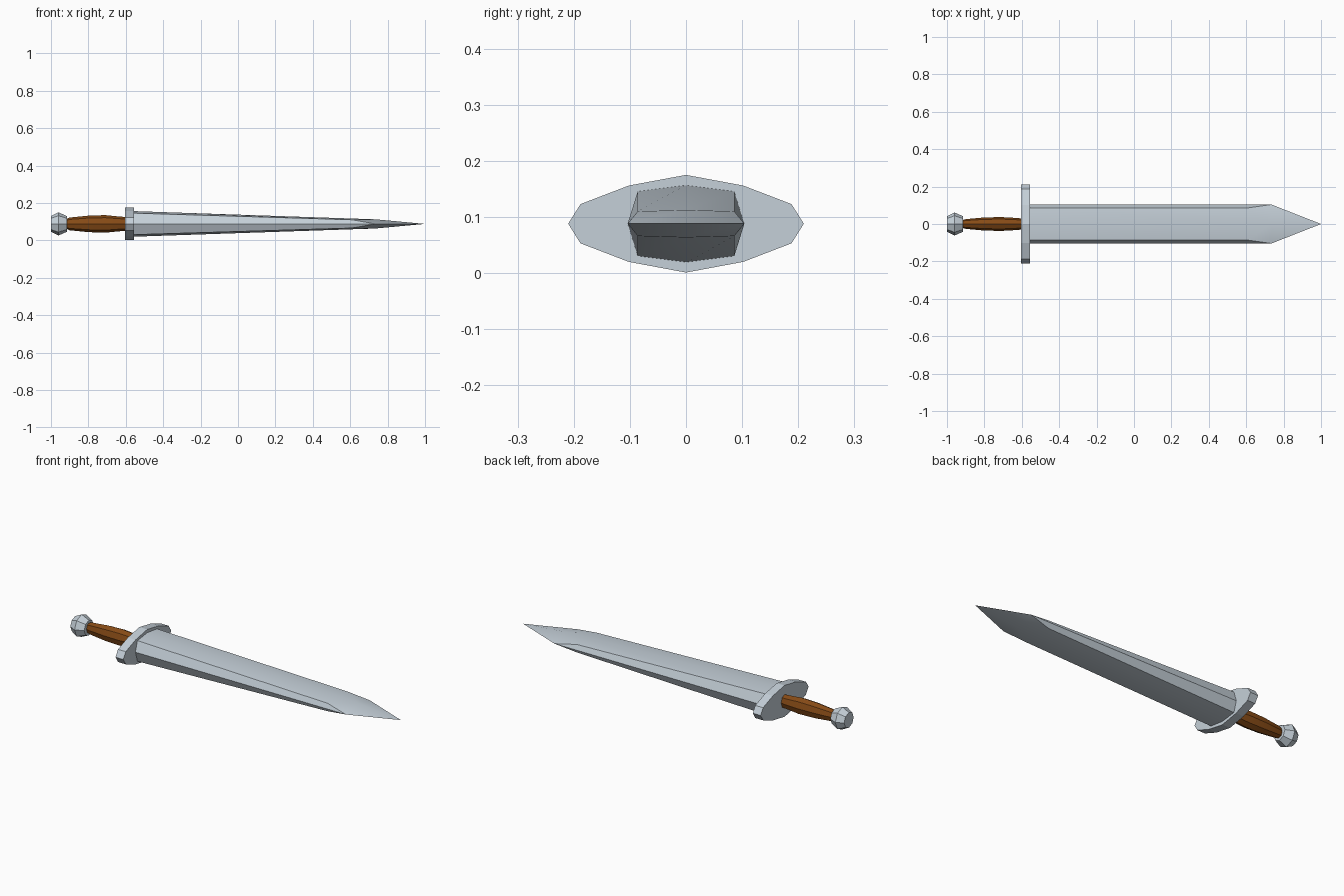
import bpy, bmesh
from math import cos, sin, pi, radians

if "Cube" in bpy.data.objects:
    bpy.data.objects.remove(bpy.data.objects["Cube"])

C = 0.088  # height of the sword's long axis


def material(name, rgb):
    m = bpy.data.materials.new(name)
    m.diffuse_color = (*rgb, 1)
    m.use_nodes = True
    m.node_tree.nodes["Principled BSDF"].inputs["Base Color"].default_value = m.diffuse_color
    return m


steel = material("steel", (0.56, 0.63, 0.69))
leather = material("leather", (0.24, 0.07, 0.008))


def finish(name, bm, mat, smooth=False):
    bmesh.ops.recalc_face_normals(bm, faces=bm.faces)
    me = bpy.data.meshes.new(name)
    bm.to_mesh(me)
    bm.free()
    ob = bpy.data.objects.new(name, me)
    bpy.context.collection.objects.link(ob)
    ob.location.z = C
    me.materials.append(mat)
    if smooth:
        bpy.context.view_layer.objects.active = ob
        ob.select_set(True)
        bpy.ops.object.shade_smooth_by_angle(angle=radians(30))
        ob.select_set(False)


def loft(bm, sections):
    """Skin a list of equal-length rings of points and cap both ends."""
    rings = [[bm.verts.new(p) for p in s] for s in sections]
    n = len(rings[0])
    for a, b in zip(rings, rings[1:]):
        for i in range(n):
            j = (i + 1) % n
            bm.faces.new((a[i], a[j], b[j], b[i]))
    bm.faces.new(rings[0])
    bm.faces.new(rings[-1])
    return rings


def ovals(profile, n=8, turn=0.0):
    return [[(x, ry * cos(2 * pi * (i + turn) / n), rz * sin(2 * pi * (i + turn) / n))
             for i in range(n)] for x, ry, rz in profile]


def mirrored(quarter):
    """Complete a y,z outline from its first quadrant (+y axis to +z axis)."""
    top = quarter + [(-y, z) for y, z in quarter[-2::-1]]
    return top + [(y, -z) for y, z in top[-2:0:-1]]


# pommel
bm = bmesh.new()
loft(bm, ovals([(-1.0, .042, .042), (-.96, .062, .062), (-.915, .042, .042)]))
finish("pommel", bm, steel)

# grip, swelling in the middle
bm = bmesh.new()
loft(bm, ovals([(-.925, .019, .022), (-.9, .026, .034), (-.8, .035, .044),
                (-.71, .037, .047), (-.64, .033, .040), (-.59, .029, .036)]))
finish("grip", bm, leather, True)

# crossguard, a faceted oval plate
bm = bmesh.new()
outline = mirrored([(.21, 0), (.188, .035), (.102, .068), (0, .087)])
loft(bm, [[(x, y, z) for y, z in outline] for x in (-.605, -.557)])
finish("crossguard", bm, steel)

# blade, tapering in thickness, with bevelled edges and a sharp point
bm = bmesh.new()
base = mirrored([(.104, 0), (.086, .058), (0, .069)])
end = mirrored([(.104, 0), (.086, .022), (0, .0245)])
far = [(.61 if abs(y) == .086 else .735, y, z) for y, z in end]
rings = loft(bm, [[(-.575, y, z) for y, z in base], far])
bm.faces.remove(next(f for f in bm.faces if set(f.verts) == set(rings[1])))
edge_r, top, edge_l, bottom = rings[1][::2]
tip = bm.verts.new((1, 0, 0))
for i in range(0, 8, 2):
    a, bevel, b = (rings[1][(i + k) % 8] for k in range(3))
    bm.faces.new((a, bevel, b))
    bm.faces.new((a, b, tip))
finish("blade", bm, steel, True)
